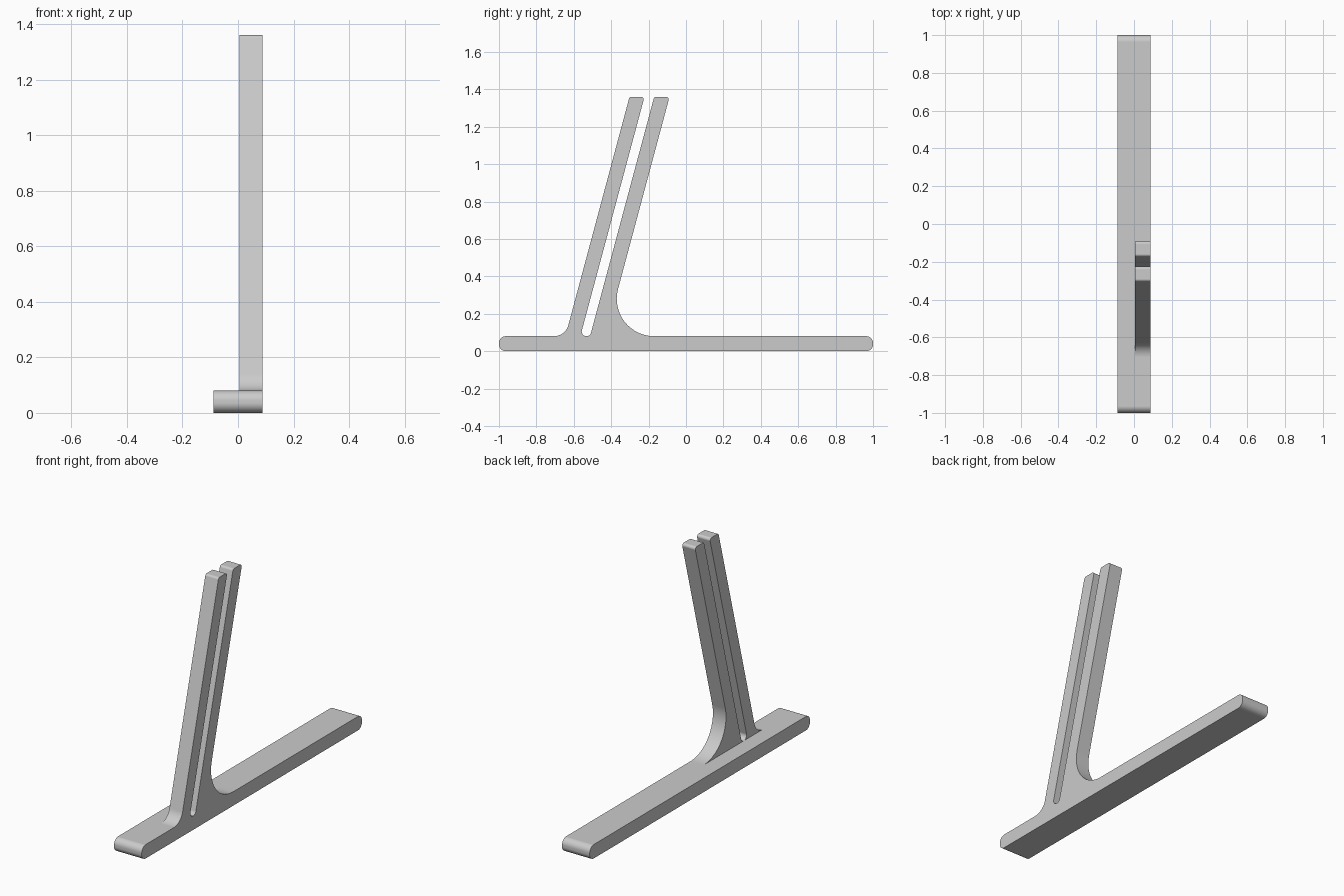
import bpy, bmesh, math
from mathutils import Vector

cube = bpy.data.objects.get("Cube")
if cube:
    bpy.data.objects.remove(cube, do_unlink=True)

HALF_W = 0.088       # half width of the base
INNER_X = 0.005      # inner side of the upright
BASE_H = 0.08
TOP = 1.36
LEAN = math.tan(math.radians(15))

grey = bpy.data.materials.new("plain_grey")
grey.use_nodes = True
colour = (0.6, 0.6, 0.6, 1)
grey.diffuse_color = colour
grey.node_tree.nodes["Principled BSDF"].inputs["Base Color"].default_value = colour


def rounded(corners, steps=14):
    """Outline in (y, z) from corners (y, z, radius), each rounded by an arc."""
    points = []
    for i, (y, z, r) in enumerate(corners):
        here = Vector((y, z))
        if r == 0:
            points.append(here)
            continue
        a = (Vector(corners[i - 1][:2]) - here).normalized()
        b = (Vector(corners[(i + 1) % len(corners)][:2]) - here).normalized()
        half = a.angle(b) / 2
        centre = here + (a + b).normalized() * (r / math.sin(half))
        start = here + a * (r / math.tan(half)) - centre
        end = here + b * (r / math.tan(half)) - centre
        sweep = math.pi - 2 * half
        for k in range(steps + 1):
            t = k / steps
            points.append(centre + (start * math.sin((1 - t) * sweep)
                                    + end * math.sin(t * sweep)) / math.sin(sweep))
    return points


def extrude(name, outline, x0, x1):
    """Solid made by pushing an outline along x."""
    bm = bmesh.new()
    face = bm.faces.new([bm.verts.new((x0, p.x, p.y)) for p in outline])
    moved = bmesh.ops.extrude_face_region(bm, geom=[face])["geom"]
    verts = [v for v in moved if isinstance(v, bmesh.types.BMVert)]
    bmesh.ops.translate(bm, verts=verts, vec=(x1 - x0, 0, 0))
    bmesh.ops.recalc_face_normals(bm, faces=bm.faces)
    mesh = bpy.data.meshes.new(name)
    bm.to_mesh(mesh)
    bm.free()
    mesh.materials.append(grey)
    obj = bpy.data.objects.new(name, mesh)
    bpy.context.collection.objects.link(obj)
    return obj


def leaning(y_top, z, r):
    """Corner on a leaning edge that reaches y_top at the top."""
    return (y_top - (TOP - z) * LEAN, z, r)


# Long flat foot with rounded ends
base = extrude("stand", rounded([(-1, 0, 0.036), (1, 0, 0.036),
                                 (1, BASE_H, 0.036), (-1, BASE_H, 0.036)]),
               -HALF_W, HALF_W)

# Leaning pair of prongs, with a slot between them and fillets at the foot
upright = extrude("upright", rounded([
    (-0.76, 0.04, 0), (-0.76, BASE_H, 0),
    leaning(-0.302, BASE_H, 0.08),
    leaning(-0.302, TOP, 0.014), leaning(-0.222, TOP, 0.014),
    leaning(-0.222, BASE_H, 0.0248), leaning(-0.170, BASE_H, 0.0248),
    leaning(-0.170, TOP, 0.014), leaning(-0.088, TOP, 0.014),
    leaning(-0.088, BASE_H, 0.2),
    (-0.12, BASE_H, 0), (-0.12, 0.04, 0)]), INNER_X, HALF_W)

# Join both into one solid
union = base.modifiers.new("join_upright", 'BOOLEAN')
union.operation = 'UNION'
union.solver = 'EXACT'
union.object = upright
bpy.ops.object.select_all(action='DESELECT')
base.select_set(True)
bpy.context.view_layer.objects.active = base
bpy.ops.object.modifier_apply(modifier=union.name)
bpy.data.objects.remove(upright, do_unlink=True)

# Smooth arcs, crisp side edges
bpy.ops.object.shade_smooth_by_angle(angle=math.radians(30))
weighted = base.modifiers.new("flat_faces", 'WEIGHTED_NORMAL')
weighted.keep_sharp = True
